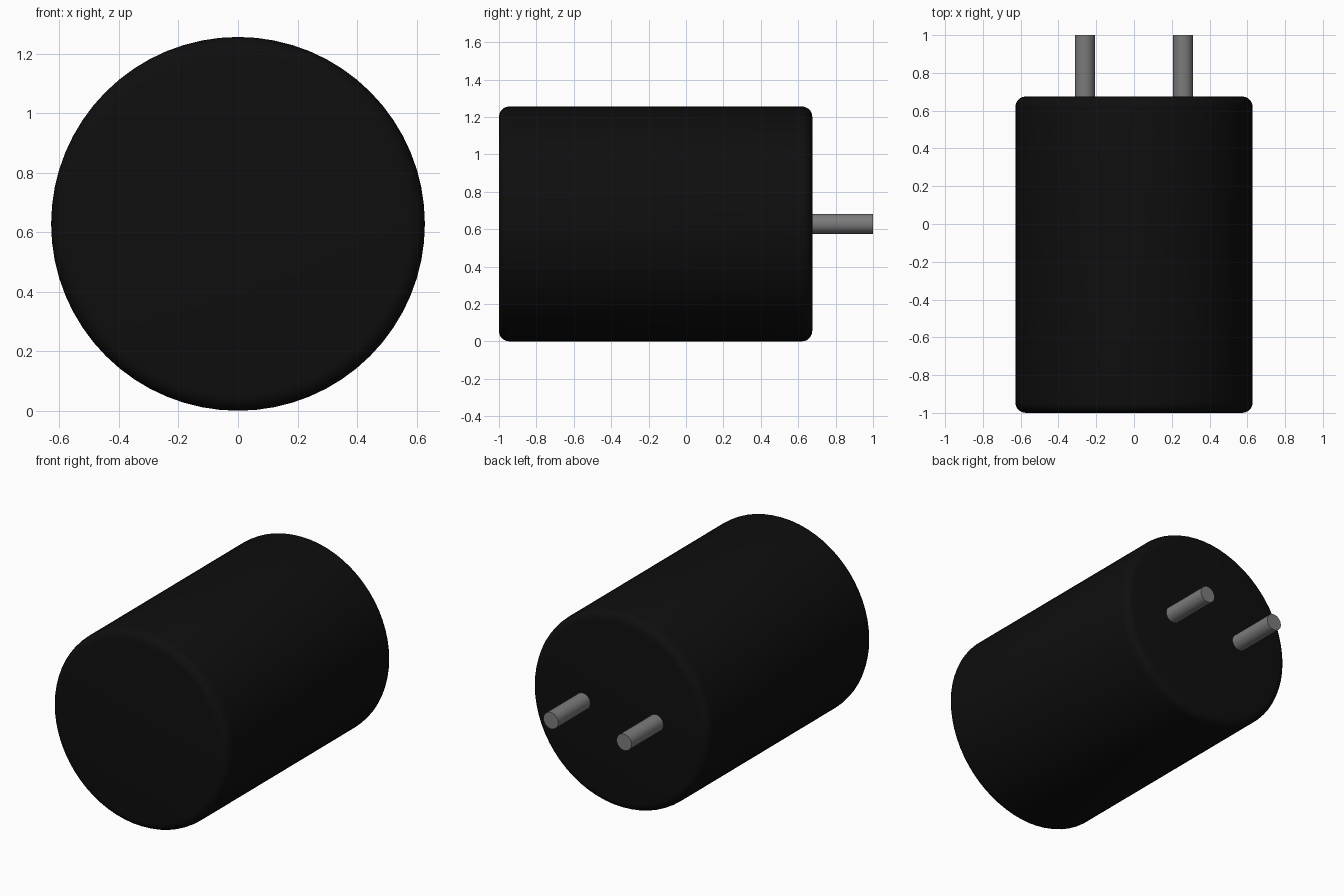
import bpy, math

cube = bpy.data.objects.get("Cube")
if cube:
    bpy.data.objects.remove(cube, do_unlink=True)


def make_material(name, rgb, roughness):
    mat = bpy.data.materials.new(name)
    mat.use_nodes = True
    mat.diffuse_color = (*rgb, 1)
    bsdf = next(n for n in mat.node_tree.nodes if n.type == 'BSDF_PRINCIPLED')
    bsdf.inputs["Base Color"].default_value = (*rgb, 1)
    bsdf.inputs["Roughness"].default_value = roughness
    return mat


black = make_material("black plastic", (0.0045, 0.0045, 0.0045), 0.5)
grey = make_material("grey metal", (0.2, 0.2, 0.2), 0.4)

AXIS_Z = 0.628


def cylinder_along_y(name, x, radius, y0, y1, sides, mat, bevel=0):
    """Cylinder lying front to back, with optionally rounded rims."""
    bpy.ops.mesh.primitive_cylinder_add(
        vertices=sides, radius=radius, depth=y1 - y0,
        location=(x, (y0 + y1) / 2, AXIS_Z), rotation=(math.pi / 2, 0, 0))
    obj = bpy.context.object
    obj.name = name
    obj.data.materials.append(mat)
    if bevel:
        mod = obj.modifiers.new("rounded rims", 'BEVEL')
        mod.width = bevel
        mod.segments = 5
        mod.limit_method = 'ANGLE'
        mod.angle_limit = math.radians(40)
        bpy.ops.object.modifier_apply(modifier=mod.name)
    bpy.ops.object.shade_smooth_by_angle(angle=math.radians(35))
    return obj


# Round housing
cylinder_along_y("housing", 0, 0.628, -1.0, 0.675, 64, black, bevel=0.055)

# Two contact pins on the back, set slightly into the housing
for side, x in (("left", 0.26), ("right", -0.26)):
    cylinder_along_y(side + "_pin", x, 0.053, 0.62, 1.0, 32, grey)
